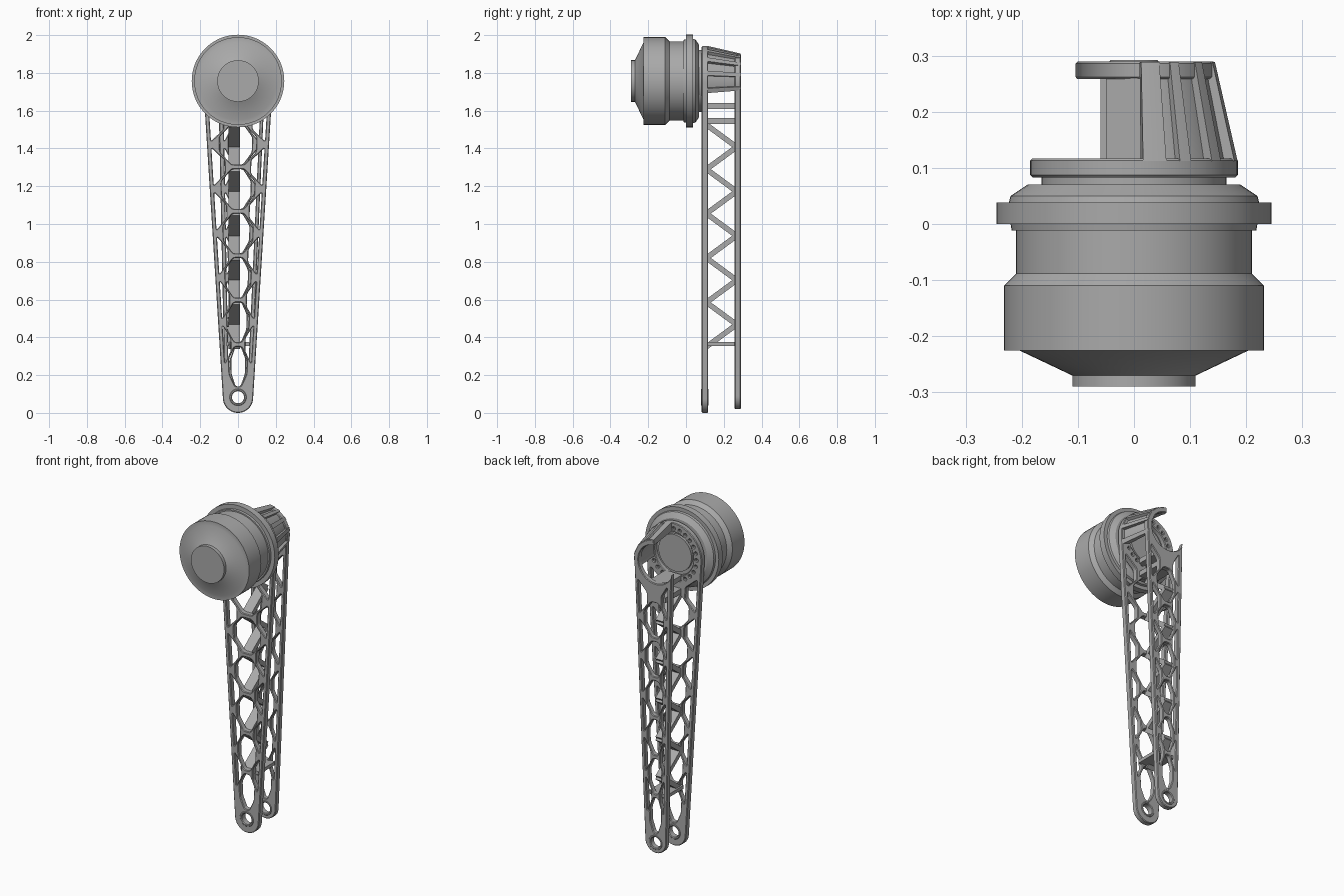
import bpy, bmesh, math
from mathutils import Vector, Matrix

if "Cube" in bpy.data.objects:
    bpy.data.objects.remove(bpy.data.objects["Cube"])

HUB_Z = 1.757
PITCH = 0.235

metal = bpy.data.materials.new("grey_metal")
metal.diffuse_color = (0.40, 0.40, 0.40, 1)
metal.use_nodes = True
metal.node_tree.nodes["Principled BSDF"].inputs["Base Color"].default_value = metal.diffuse_color


def finish(name, mesh, angle=30):
    obj = bpy.data.objects.new(name, mesh)
    bpy.context.collection.objects.link(obj)
    mesh.materials.clear()
    mesh.materials.append(metal)
    bpy.ops.object.select_all(action='DESELECT')
    obj.select_set(True)
    bpy.context.view_layer.objects.active = obj
    bpy.ops.object.shade_smooth_by_angle(angle=math.radians(angle))
    return obj


def arc(cx, cz, r, a0, a1, n):
    return [(cx + r * math.cos(math.radians(a0 + (a1 - a0) * i / n)),
             cz + r * math.sin(math.radians(a0 + (a1 - a0) * i / n))) for i in range(n + 1)]


def circle(cx, cz, r, n=24):
    return arc(cx, cz, r, 0, 360, n)[:-1]


def rounded(points, r=0.012):
    """Round every corner of a closed polygon."""
    out = []
    for i, p in enumerate(points):
        p = Vector(p)
        a, b = Vector(points[i - 1]) - p, Vector(points[(i + 1) % len(points)]) - p
        a, b = (p + v.normalized() * min(r, v.length * 0.45) for v in (a, b))
        for t in (0, 0.33, 0.67, 1):
            out.append(tuple(a * (1 - t) ** 2 + p * 2 * t * (1 - t) + b * t * t))
    return out


def plate(name, loops, y0, y1):
    """Sheet in the xz plane; the first loop is the outline, the rest are holes."""
    cu = bpy.data.curves.new(name, 'CURVE')
    cu.dimensions, cu.fill_mode = '2D', 'BOTH'
    bev = 0.004
    cu.extrude, cu.bevel_depth, cu.bevel_resolution, cu.offset = (y1 - y0) / 2 - bev, bev, 0, -bev
    for loop in loops:
        s = cu.splines.new('POLY')
        s.points.add(len(loop) - 1)
        for pt, (x, z) in zip(s.points, loop):
            pt.co = (x, z, 0, 1)
        s.use_cyclic_u = True
    tmp = bpy.data.objects.new(name + "_curve", cu)
    bpy.context.collection.objects.link(tmp)
    bpy.context.view_layer.update()
    mesh = bpy.data.meshes.new_from_object(tmp.evaluated_get(bpy.context.evaluated_depsgraph_get()))
    bpy.data.objects.remove(tmp)
    mesh.transform(Matrix.Translation((0, (y0 + y1) / 2, 0)) @ Matrix.Rotation(math.pi / 2, 4, 'X'))
    return finish(name, mesh)


def lattice(left, right):
    """Staggered hexagon and trapezoid openings following the taper."""
    def place(u, z):
        return (u * ((right(z) if u > 0 else left(z)) - 0.022), z)
    holes = []
    for k in range(-1, 5):
        c = 0.48 + PITCH * k
        holes.append([place(u, c + dz) for u, dz in
                      ((0.25, -0.105), (0.68, -0.04), (0.68, 0.04),
                       (0.25, 0.105), (-0.25, 0.105), (-0.68, 0.04), (-0.68, -0.04), (-0.25, -0.105))])
    for k in range(6):
        c = 0.3625 + PITCH * k
        for s in (-1, 1):
            holes.append([place(s * u, c + dz) for u, dz in
                          ((1, -0.1), (1, 0.1), (0.52, 0.035), (0.52, -0.035))])
    return [rounded(h) for h in holes]


def lathe(name, profile, n=64):
    """Revolve (y, radius) pairs around the hub axis."""
    bm = bmesh.new()
    rings = []
    for y, r in profile:
        rings.append([bm.verts.new((x, y, z)) for x, z in circle(0, HUB_Z, r, n)])
    for a, b in zip(rings, rings[1:]):
        for i in range(n):
            j = (i + 1) % n
            bm.faces.new((a[i], a[j], b[j], b[i]))
    bm.faces.new(rings[0])
    bm.faces.new(rings[-1])
    bmesh.ops.recalc_face_normals(bm, faces=bm.faces)
    mesh = bpy.data.meshes.new(name)
    bm.to_mesh(mesh)
    bm.free()
    return finish(name, mesh)


def bars(name, segments, x0, x1, thick):
    """Rectangular struts running between (y, z) points."""
    bm = bmesh.new()
    for (ya, za), (yb, zb) in segments:
        d = Vector((0, yb - ya, zb - za))
        m = (Matrix.Translation(((x0 + x1) / 2, (ya + yb) / 2, (za + zb) / 2))
             @ Matrix.Rotation(math.atan2(d.z, d.y), 4, 'X')
             @ Matrix.Diagonal((x1 - x0, d.length, thick, 1)))
        bmesh.ops.create_cube(bm, size=1, matrix=m)
    mesh = bpy.data.meshes.new(name)
    bm.to_mesh(mesh)
    bm.free()
    return finish(name, mesh)


def hub_shell(name, spans, front, back, y0, y1):
    """Conical wall pieces; front and back are (inner, outer) radii."""
    bm = bmesh.new()
    for a0, a1 in spans:
        n = max(2, int((a1 - a0) / 5))
        grid = [arc(0, HUB_Z, r, a0, a1, n) for r in (front[0], front[1], back[1], back[0])]
        v = [[bm.verts.new((x, y, z)) for x, z in row] for row, y in zip(grid, (y0, y0, y1, y1))]
        for k in range(4):
            for i in range(n):
                bm.faces.new((v[k][i], v[k][i + 1], v[(k + 1) % 4][i + 1], v[(k + 1) % 4][i]))
        for i in (0, n):
            bm.faces.new([v[k][i] for k in range(4)])
    bmesh.ops.recalc_face_normals(bm, faces=bm.faces)
    mesh = bpy.data.meshes.new(name)
    bm.to_mesh(mesh)
    bm.free()
    return finish(name, mesh)


# Round drive unit with cap, drum, flange and neck
lathe("drive_unit", [
    (-0.29, 0.11), (-0.27, 0.11), (-0.225, 0.205), (-0.225, 0.232), (-0.11, 0.232),
    (-0.088, 0.21), (-0.012, 0.21), (-0.012, 0.218), (0, 0.22), (0, 0.245), (0.038, 0.245),
    (0.038, 0.223), (0.05, 0.22), (0.07, 0.19), (0.07, 0.165), (0.09, 0.165), (0.09, 0.11),
    (0.105, 0.11)])

# Front arm plate: round hub end tapering to a round eye
front_outline = arc(0, HUB_Z, 0.185, -3.6, 183.6, 48) + arc(0, 0.08, 0.08, 183.6, 356.4, 24)
front_edge = lambda z: 0.08 + 0.105 * (z - 0.08) / 1.677
bolts = [circle(x, z, 0.008, 8) for x, z in circle(0, HUB_Z, 0.152, 24)]
plate("front_arm_plate", [front_outline, circle(0, 0.08, 0.035), circle(0, HUB_Z, 0.13, 48)]
      + bolts + lattice(front_edge, front_edge), 0.083, 0.117)

# Rear arm plate: open hook around the hub
rear_right = lambda z: 0.07 + 0.075 * (z - 0.09) / 1.64
rear_left = lambda z: 0.07 + 0.03 * (z - 0.09) / 1.61
rear_outline = (arc(0, 0.09, 0.07, 180, 360, 24) + arc(0, HUB_Z, 0.145, -12, 85, 24)
                + arc(0, HUB_Z, 0.115, 85, -148, 48) + [(-0.104, 1.72)])
plate("rear_arm_plate", [rear_outline, circle(0, 0.085, 0.035)]
      + lattice(rear_left, rear_right), 0.258, 0.29)

# Eye bushings
for label, y0, y1 in (("front", 0.08, 0.12), ("rear", 0.256, 0.292)):
    plate(label + "_bushing", [circle(0, 0.083, 0.046), circle(0, 0.083, 0.032)], y0, y1)

# Ribbed conical wall on one side of the hub
hub_shell("hub_wall", [(-20, 85)], (0.135, 0.168), (0.115, 0.132), 0.112, 0.288)
hub_shell("hub_ribs", [(-20, -12), (9, 17), (34, 42), (57, 64), (72, 85)],
          (0.15, 0.187), (0.12, 0.146), 0.112, 0.289)

# Zigzag web joining the plates, with end ledges
front_y, rear_y = 0.108, 0.268
web = []
for k in range(5):
    z = 0.35 + PITCH * k
    web += [((front_y, z), (rear_y, z + PITCH / 2)), ((rear_y, z + PITCH / 2), (front_y, z + PITCH))]
bars("zigzag_web", web, -0.05, 0.01, 0.028)
bars("lower_ledge", [((front_y, 0.365), (rear_y, 0.365))], -0.06, 0.06, 0.02)
bars("upper_ledges", [((front_y, z), (rear_y, z)) for z in (1.545, 1.625)], -0.05, 0.06, 0.03)
